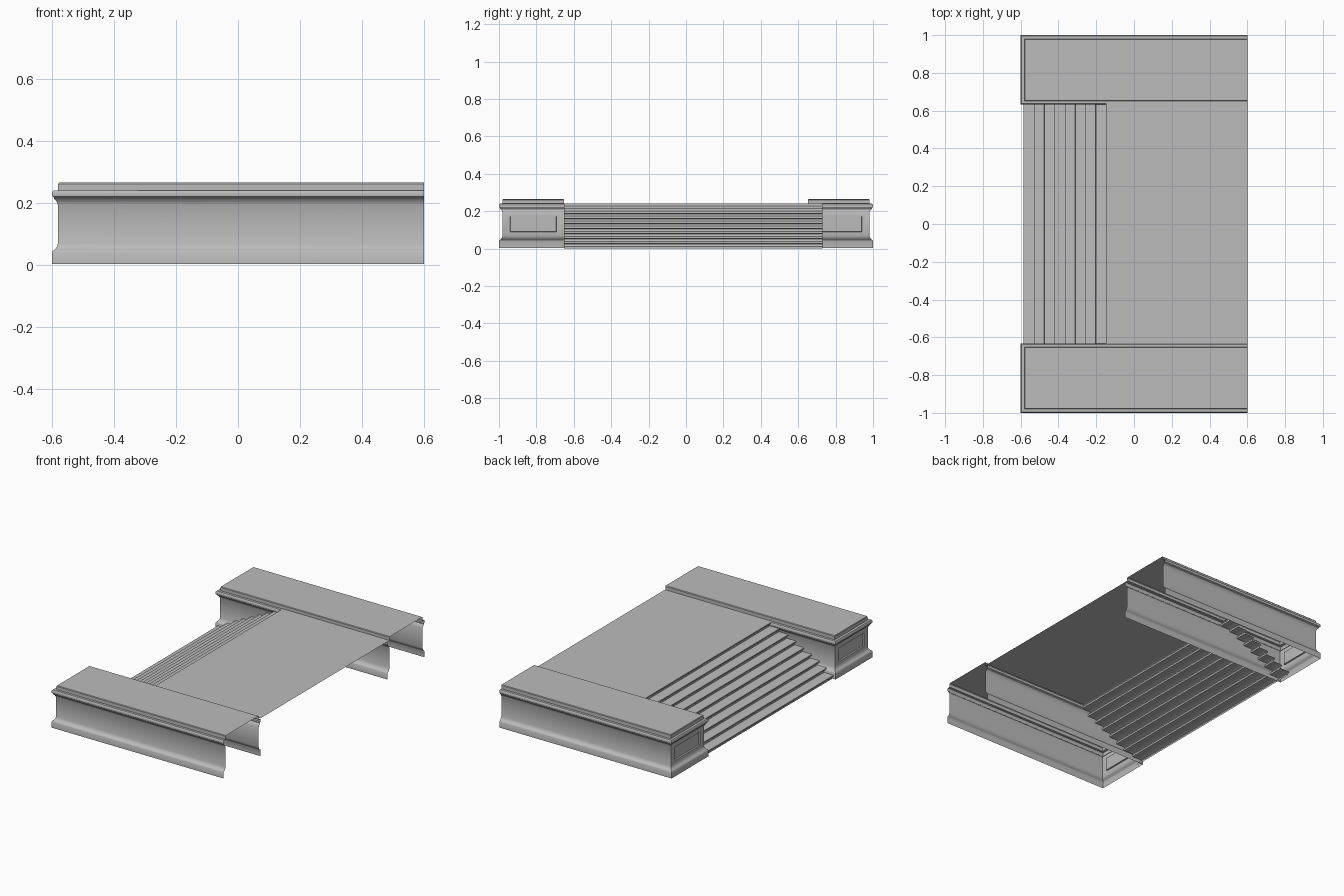
import bpy, bmesh, math

cube = bpy.data.objects.get("Cube")
if cube:
    bpy.data.objects.remove(cube, do_unlink=True)

# Single stone colour
stone = bpy.data.materials.new("grey stone")
stone.use_nodes = True
grey = (0.5, 0.5, 0.5, 1)
stone.diffuse_color = grey
stone.node_tree.nodes["Principled BSDF"].inputs["Base Color"].default_value = grey

BACK = 0.6        # open end of the shell
OUTER, INNER = 1.0, 0.632


def finish(bm, name):
    mesh = bpy.data.meshes.new(name)
    bm.to_mesh(mesh)
    bm.free()
    mesh.materials.append(stone)
    obj = bpy.data.objects.new(name, mesh)
    bpy.context.collection.objects.link(obj)
    bpy.ops.object.select_all(action='DESELECT')
    obj.select_set(True)
    bpy.context.view_layer.objects.active = obj
    bpy.ops.object.shade_smooth_by_angle(angle=math.radians(35))
    return obj


def strip(name, profile, y0, y1):
    """Open surface: an x-z profile drawn out along y, facing up."""
    bm = bmesh.new()
    rows = [[bm.verts.new((x, y, z)) for x, z in profile] for y in (y0, y1)]
    for i in range(len(profile) - 1):
        bm.faces.new((rows[0][i], rows[0][i + 1], rows[1][i + 1], rows[1][i]))
    return finish(bm, name)


# Moulded wall section: (inset from the outer edge, height)
SECTION = [(0, 0.003), (0, 0.04), (0.003, 0.045), (0.009, 0.049),
           (0.015, 0.057), (0.019, 0.068), (0.019, 0.193), (0.016, 0.2),
           (0.014, 0.205), (0.006, 0.213), (0.006, 0.217), (0.001, 0.221),
           (0, 0.228), (0.001, 0.235), (0.005, 0.24), (0.02, 0.24),
           (0.02, 0.261), (0.023, 0.265)]
DIE_BOTTOM = 5    # section index where the plain wall starts


def pedestal(name, side):
    """Section swept round three sides, with a flat cap and a recessed end panel."""
    bm = bmesh.new()
    rings = []
    for d, z in SECTION:
        path = [(BACK, OUTER - d), (-0.6 + d, OUTER - d),
                (-0.6 + d, INNER + d), (BACK, INNER + d)]
        rings.append([bm.verts.new((x, side * y, z)) for x, y in path])
    panel = None
    for i in range(len(rings) - 1):
        a, b = rings[i], rings[i + 1]
        for j in range(3):
            f = bm.faces.new((a[j], a[j + 1], b[j + 1], b[j]))
            if i == DIE_BOTTOM and j == 1:
                panel = f
    cap = bm.faces.new(rings[-1])
    bm.normal_update()
    if cap.normal.z < 0:
        bmesh.ops.reverse_faces(bm, faces=bm.faces[:])
        bm.normal_update()

    # Panel border, narrowed sideways, then sunk into the wall
    bmesh.ops.inset_individual(bm, faces=[panel], thickness=0.029)
    mid = panel.calc_center_median()
    for v in panel.verts:
        v.co.y = mid.y + (v.co.y - mid.y) * 0.86
    bm.normal_update()
    bmesh.ops.inset_individual(bm, faces=[panel], thickness=0.003, depth=-0.008)
    return finish(bm, name)


pedestal("right_pedestal", -1)
pedestal("left_pedestal", 1)

# Staircase with rounded nosings
STEPS, RUN, RISE = 9, 0.0546, 0.0269
NOSE = [(0.011, -0.015), (0.004, -0.012), (0.001, -0.009),
        (0, -0.006), (0.001, -0.002), (0.004, 0)]
profile = []
for i in range(STEPS):
    x, z = -0.585 + i * RUN, i * RISE
    profile.append((x + 0.011, z))
    profile += [(x + dx, z + RISE + dz) for dx, dz in NOSE]
deck_start = profile[-1][0]
strip("stairs", profile, -0.651, 0.73)

# Deck behind the stairs
top = STEPS * RISE
strip("deck", [(deck_start, top), (BACK, top)], -0.634, 0.655)
